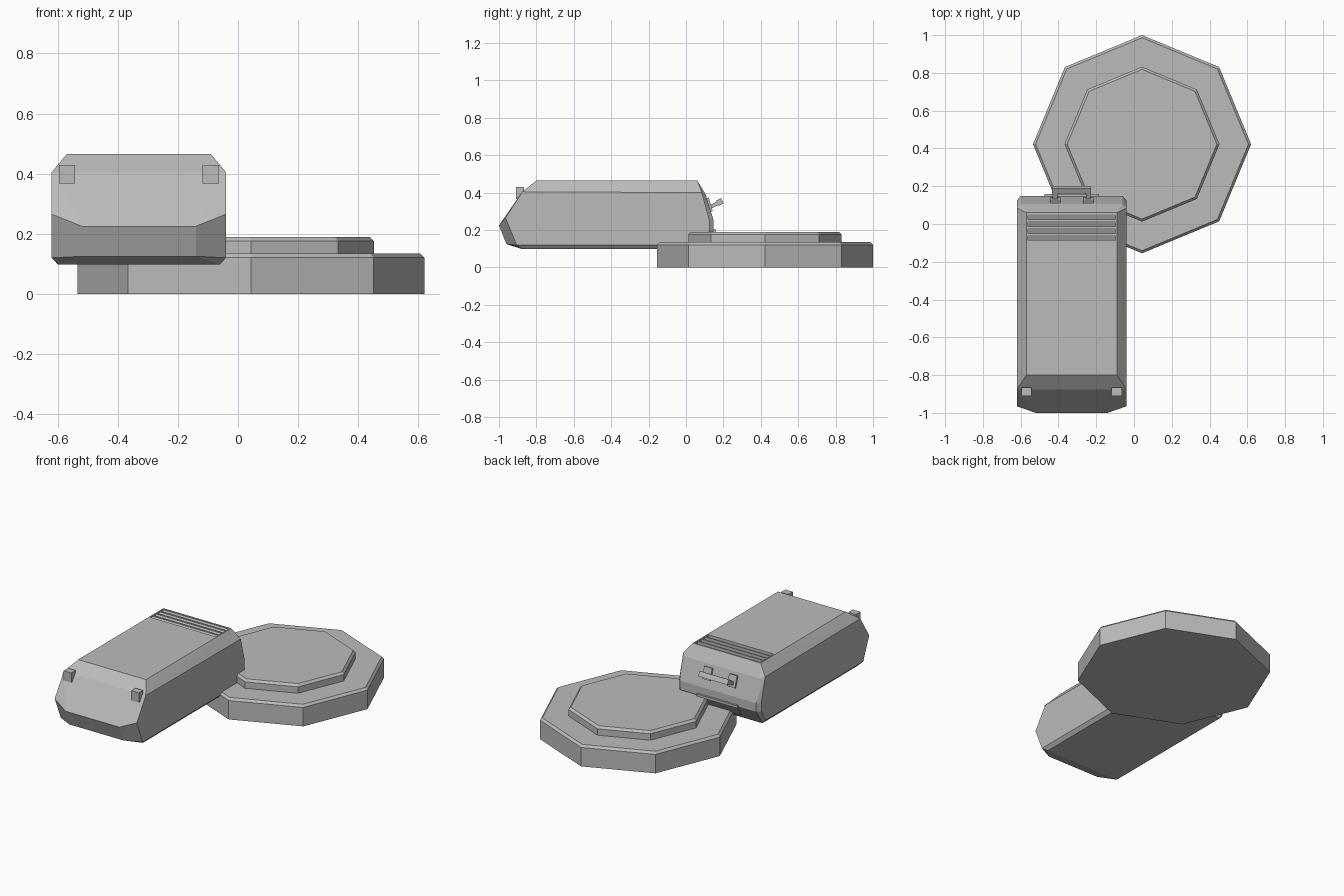
import bpy, bmesh, math
from mathutils import Matrix, Vector

if "Cube" in bpy.data.objects:
    bpy.data.objects.remove(bpy.data.objects["Cube"])

grey = bpy.data.materials.new("grey")
grey.diffuse_color = (0.5, 0.5, 0.5, 1)
grey.use_nodes = True
grey.node_tree.nodes["Principled BSDF"].inputs["Base Color"].default_value = grey.diffuse_color
CX = -0.33  # centre line of the pod


def finish(bm, name):
    bmesh.ops.recalc_face_normals(bm, faces=bm.faces)
    mesh = bpy.data.meshes.new(name)
    bm.to_mesh(mesh)
    bm.free()
    mesh.materials.append(grey)
    obj = bpy.data.objects.new(name, mesh)
    bpy.context.collection.objects.link(obj)
    return obj


def octagon(name, radius, z0, z1, chamfer):
    """Eight-sided slab with a chamfered top rim."""
    bm = bmesh.new()
    rings = []
    for r, z in ((radius, z0), (radius, z1 - chamfer), (radius - chamfer, z1)):
        rings.append([bm.verts.new((0.0425 + r * math.cos(i * math.pi / 4),
                                    0.4225 + r * math.sin(i * math.pi / 4), z))
                      for i in range(8)])
    for a, b in zip(rings, rings[1:]):
        for i in range(8):
            j = (i + 1) % 8
            bm.faces.new((a[i], a[j], b[j], b[i]))
    bm.faces.new(rings[0][::-1])
    bm.faces.new(rings[-1])
    return finish(bm, name)


def box(name, center, size, tilt=0):
    """Box, optionally tilted about the x axis."""
    bm = bmesh.new()
    m = (Matrix.Translation(Vector(center)) @ Matrix.Rotation(tilt, 4, 'X')
         @ Matrix.Diagonal((*size, 1)))
    bmesh.ops.create_cube(bm, size=1, matrix=m)
    return finish(bm, name)


# stepped landing pad
octagon("pad_base", 0.5775, 0, 0.135, 0.014)
octagon("pad_top", 0.41, 0.13, 0.19, 0.014)

# pod body: hull of mirrored corner points (half width, y, z)
corners = [
    (0.24, -0.80, 0.465), (0.24, 0.06, 0.465),                            # roof
    (0.29, -0.875, 0.405), (0.29, 0.085, 0.40), (0.265, 0.105, 0.39),     # shoulder
    (0.19, -1.0, 0.225), (0.29, -0.965, 0.265),                           # nose
    (0.19, -0.96, 0.125), (0.29, -0.905, 0.12), (0.27, -0.875, 0.098),    # chin
    (0.27, 0.148, 0.25), (0.27, 0.148, 0.195),                            # tail
    (0.29, 0.125, 0.25), (0.29, 0.125, 0.195),
    (0.29, 0.08, 0.12), (0.27, 0.085, 0.098),                             # underside
]
bm = bmesh.new()
for x, y, z in corners:
    for s in (-1, 1):
        bm.verts.new((CX + s * x, y, z))
bmesh.ops.convex_hull(bm, input=bm.verts)
bmesh.ops.dissolve_limit(bm, angle_limit=math.radians(2),
                         verts=bm.verts, edges=bm.edges)
body = finish(bm, "pod_body")

# roof vents: wedge cuts, deepest at the front
bm = bmesh.new()
for k in range(4):
    y0 = -0.085 + k * 0.036
    section = [(y0, 0.447), (y0, 0.48), (y0 + 0.028, 0.48), (y0 + 0.028, 0.46)]
    ends = [[bm.verts.new((CX + s * 0.232, y, z)) for y, z in section]
            for s in (-1, 1)]
    for i in range(4):
        j = (i + 1) % 4
        bm.faces.new((ends[0][i], ends[0][j], ends[1][j], ends[1][i]))
    bm.faces.new(ends[0])
    bm.faces.new(ends[1][::-1])
cutter = finish(bm, "vent_cutter")
cutter.hide_render = True
cutter.hide_viewport = True
cut = body.modifiers.new("vents", 'BOOLEAN')
cut.operation = 'DIFFERENCE'
cut.solver = 'EXACT'
cut.object = cutter

for side, s in (("left", -1), ("right", 1)):
    # marker lamps on the front slope
    box("marker_lamp_" + side, (CX + s * 0.239, -0.888, 0.398), (0.054, 0.044, 0.062))
    # handle mounts and arms on the tail
    x = CX + s * 0.088
    box("handle_mount_" + side, (x, 0.122, 0.335), (0.056, 0.022, 0.075),
        math.radians(16))
    box("handle_arm_" + side, (x, 0.153, 0.335), (0.026, 0.09, 0.02),
        math.radians(28))

# handle bar and tail step
box("handle_bar", (CX, 0.181, 0.350), (0.206, 0.03, 0.032), math.radians(28))
box("tail_step", (CX, 0.138, 0.196), (0.29, 0.044, 0.016))
box("tail_plate", (CX, 0.123, 0.155), (0.27, 0.012, 0.07), math.radians(-32))
